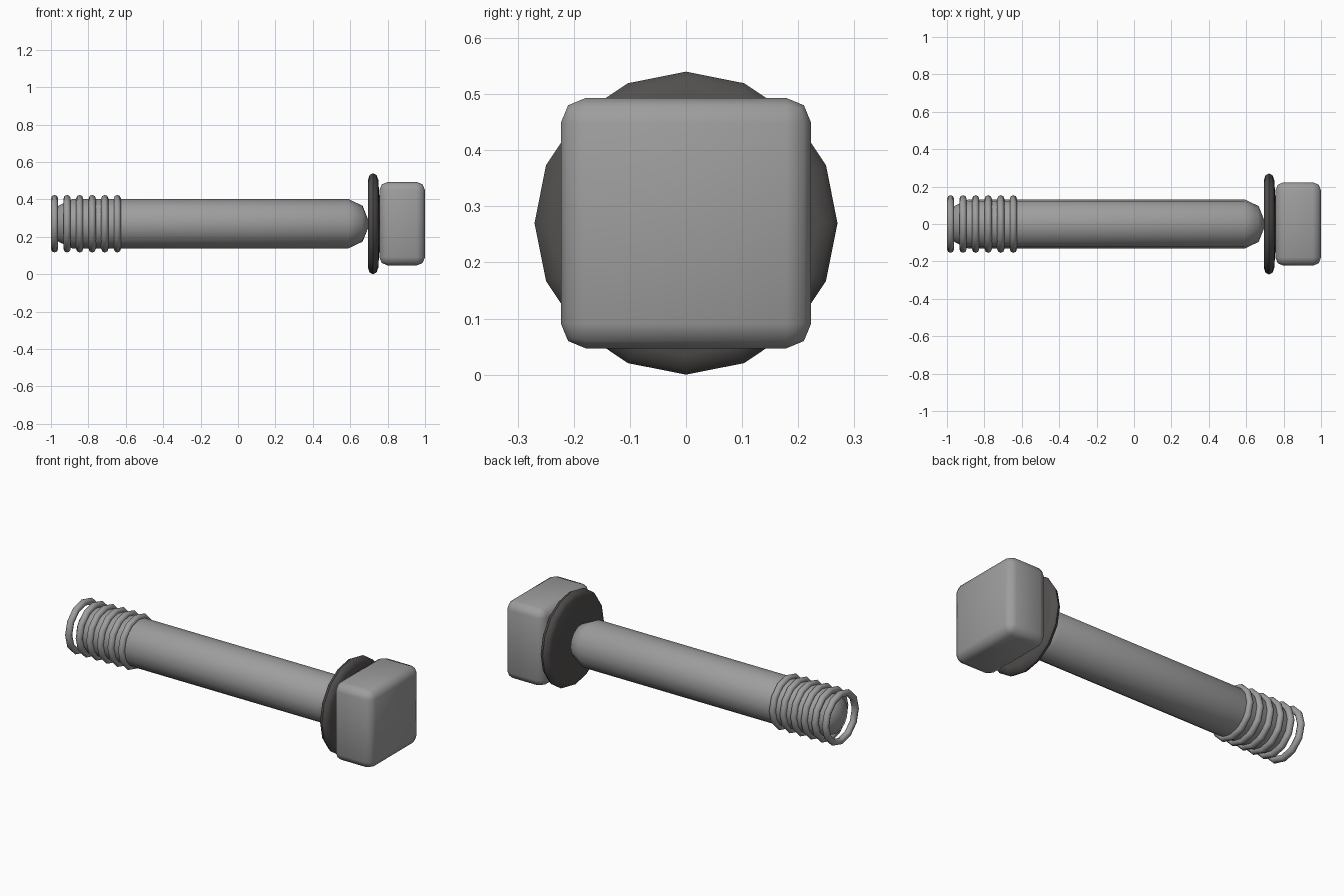
import bpy, math

if "Cube" in bpy.data.objects:
    bpy.data.objects.remove(bpy.data.objects["Cube"])

CZ = 0.27  # height of the bolt axis


def material(name, r, g, b):
    m = bpy.data.materials.new(name)
    m.diffuse_color = (r, g, b, 1)
    m.use_nodes = True
    m.node_tree.nodes["Principled BSDF"].inputs["Base Color"].default_value = m.diffuse_color
    return m


steel = material("grey_steel", 0.34, 0.34, 0.34)
dark = material("dark_steel", 0.085, 0.08, 0.078)


def finish(ob, name, mat, angle=50):
    ob.name = name
    ob.data.materials.clear()
    ob.data.materials.append(mat)
    bpy.ops.object.select_all(action='DESELECT')
    bpy.context.view_layer.objects.active = ob
    ob.select_set(True)
    bpy.ops.object.shade_smooth_by_angle(angle=math.radians(angle))


def lathe_x(name, profile, sides, mat):
    """Turn (x, radius) points around the bolt axis; first and last are poles."""
    verts = [(profile[0][0], 0, CZ)]
    for x, r in profile[1:-1]:
        for i in range(sides):
            a = 2 * math.pi * i / sides
            verts.append((x, -r * math.sin(a), CZ + r * math.cos(a)))
    verts.append((profile[-1][0], 0, CZ))
    rings, last = len(profile) - 2, len(verts) - 1
    faces = []
    for i in range(sides):
        j = (i + 1) % sides
        faces.append((0, 1 + j, 1 + i))
        for k in range(rings - 1):
            a, b = 1 + k * sides, 1 + (k + 1) * sides
            faces.append((a + i, a + j, b + j, b + i))
        e = 1 + (rings - 1) * sides
        faces.append((e + i, e + j, last))
    me = bpy.data.meshes.new(name)
    me.from_pydata(verts, [], faces)
    me.update()
    ob = bpy.data.objects.new(name, me)
    bpy.context.collection.objects.link(ob)
    finish(ob, name, mat)
    return ob


# shaft with blunt domed ends
lathe_x("shaft", [(-0.995, 0), (-0.96, 0.096), (-0.885, 0.132),
                  (0.59, 0.132), (0.666, 0.096), (0.705, 0)], 16, steel)

# washer: thin round-edged disc
lathe_x("washer", [(0.695, 0), (0.695, 0.235), (0.703, 0.26), (0.722, 0.27),
                   (0.741, 0.26), (0.75, 0.235), (0.765, 0)], 16, dark)

# square head with rounded edges
bpy.ops.mesh.primitive_cube_add(size=1, location=(0.878, 0, CZ))
head = bpy.context.object
head.scale = (0.244, 0.446, 0.446)
bpy.ops.object.transform_apply(location=False, rotation=False, scale=True)
bev = head.modifiers.new("round_edges", 'BEVEL')
bev.width = 0.044
bev.segments = 2
bpy.ops.object.modifier_apply(modifier=bev.name)
finish(head, "head", steel)

# thread rings
for n in range(6):
    bpy.ops.mesh.primitive_torus_add(
        location=(-0.981 + n * 0.0672, 0, CZ), rotation=(0, math.pi / 2, 0),
        major_radius=0.135, minor_radius=0.019,
        major_segments=12, minor_segments=8)
    finish(bpy.context.object, "thread_ring_%d" % (n + 1), steel)
